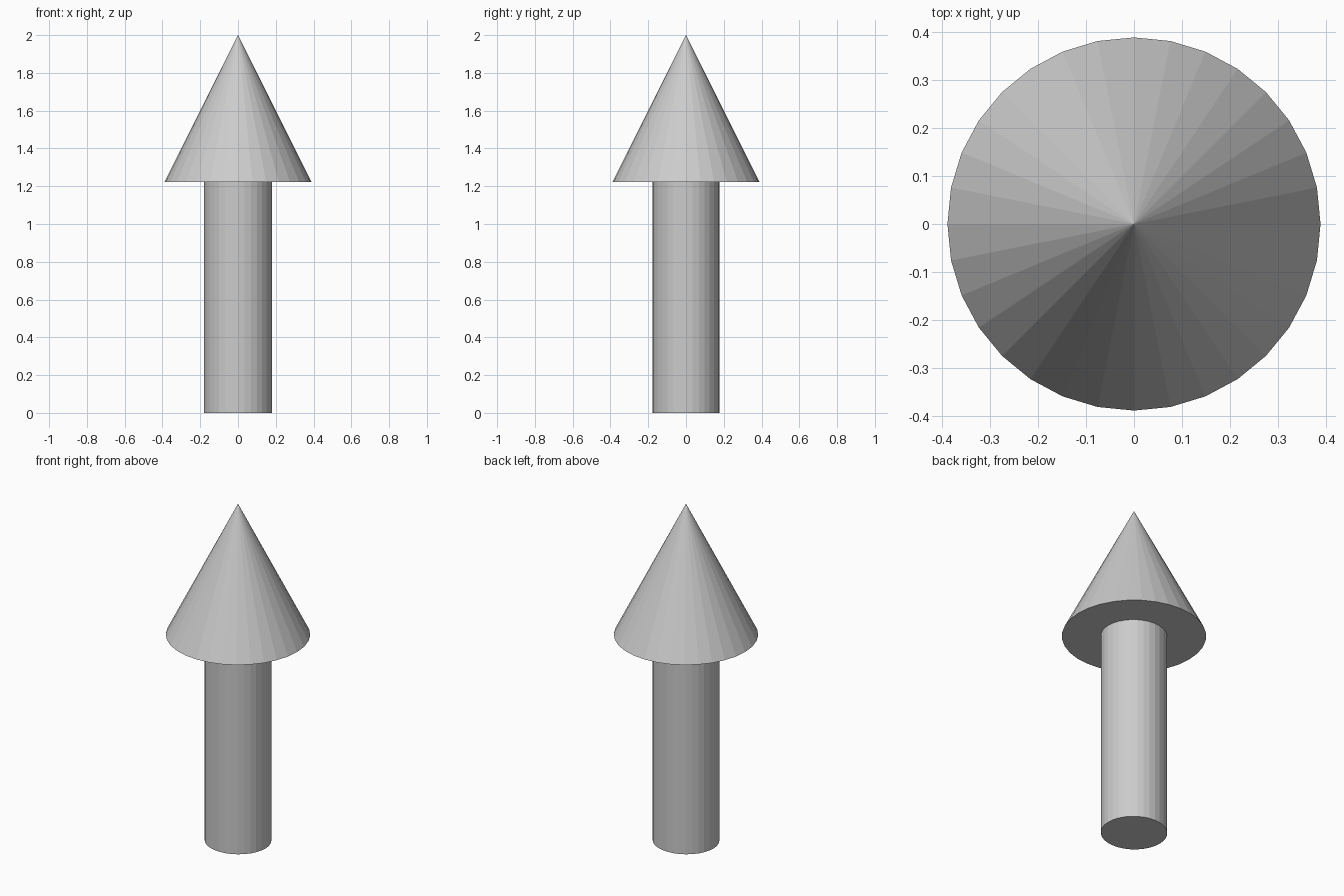
import bpy

if "Cube" in bpy.data.objects:
    bpy.data.objects.remove(bpy.data.objects["Cube"])

SIDES = 32
JOIN_Z = 1.223   # height where the shaft meets the head
TOP_Z = 2.0

# Shaft: slightly oval cylinder
bpy.ops.mesh.primitive_cylinder_add(vertices=SIDES, radius=1, depth=JOIN_Z,
                                    location=(0, 0, JOIN_Z / 2))
shaft = bpy.context.object
shaft.name = "arrow_shaft"
shaft.scale = (0.181, 0.177, 1)

# Head: flat-faced cone with a closed underside
bpy.ops.mesh.primitive_cone_add(vertices=SIDES, radius1=0.389, radius2=0,
                                depth=TOP_Z - JOIN_Z,
                                location=(0, 0, (TOP_Z + JOIN_Z) / 2))
bpy.context.object.name = "arrow_head"
